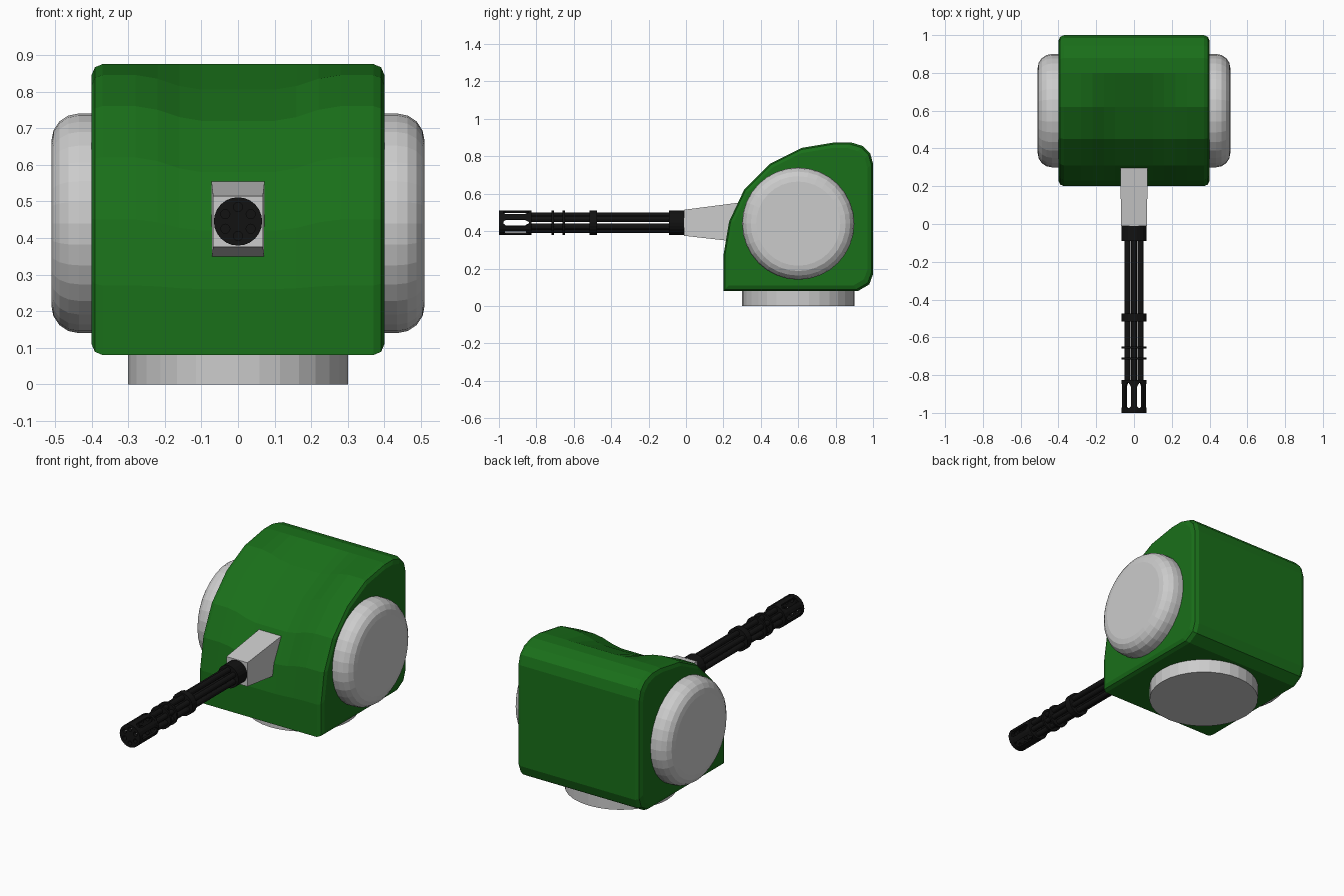
import bpy, bmesh
from math import sin, cos, pi, radians

if "Cube" in bpy.data.objects:
    bpy.data.objects.remove(bpy.data.objects["Cube"])


def material(name, color):
    m = bpy.data.materials.new(name)
    m.diffuse_color = color
    m.use_nodes = True
    m.node_tree.nodes["Principled BSDF"].inputs["Base Color"].default_value = m.diffuse_color
    return m


GREEN = material("green_paint", (0.01, 0.16, 0.01, 1))
BLACK = material("black_metal", (0.006, 0.006, 0.006, 1))


def loft(bm, rings, closed=False):
    """Skin a list of point rings; cap the ends, or join last to first."""
    vs = [[bm.verts.new(p) for p in r] for r in rings]
    n = len(vs[0])
    pairs = list(zip(vs, vs[1:]))
    if closed:
        pairs.append((vs[-1], vs[0]))
    else:
        bm.faces.new(vs[0])
        bm.faces.new(vs[-1])
    for a, b in pairs:
        for i in range(n):
            j = (i + 1) % n
            bm.faces.new((a[i], a[j], b[j], b[i]))


def make(name, bm, mat=None):
    bmesh.ops.recalc_face_normals(bm, faces=bm.faces)
    me = bpy.data.meshes.new(name)
    bm.to_mesh(me)
    bm.free()
    ob = bpy.data.objects.new(name, me)
    bpy.context.collection.objects.link(ob)
    if mat:
        me.materials.append(mat)
    return ob


def circle(axis, pos, c, r, n):
    """Circle at pos along an axis, centred on c in the other two axes."""
    pts = []
    for i in range(n):
        t = 2 * pi * i / n
        p = [c[0] + r * cos(t), c[1] + r * sin(t)]
        p.insert("xyz".index(axis), pos)
        pts.append(p)
    return pts


# Body: side profile swept across x, rounded rims, front hollowed mid-width
# (y, z, depth of hollow)
profile = [(0.20, 0.08, 0), (0.20, 0.27, 0.01), (0.23, 0.45, 0.03),
           (0.31, 0.62, 0.04), (0.45, 0.76, 0.04), (0.62, 0.845, 0.04),
           (0.80, 0.875, 0), (0.88, 0.875, 0), (0.945, 0.855, 0),
           (0.985, 0.815, 0), (1.0, 0.76, 0), (1.0, 0.17, 0),
           (0.98, 0.115, 0), (0.92, 0.08, 0)]
half = [(0.10, 1, 0), (0.16, 0.75, 0), (0.22, 0.25, 0), (0.28, 0, 0),
        (0.37, 0, 0), (0.391, 0, 0.009), (0.40, 0, 0.03)]
stations = [(-x, d, o) for x, d, o in reversed(half)] + half
bm = bmesh.new()
rings = []
for x, d, o in stations:
    s = 1 - o / 0.4
    rings.append([(x, 0.6 + (y - 0.6) * s, 0.4775 + (z - dz * d - 0.4775) * s)
                  for y, z, dz in profile])
loft(bm, rings)
make("turret_body", bm, GREEN)

# Side drums with a rounded outer rim
for side, label in ((-1, "left"), (1, "right")):
    bm = bmesh.new()
    b = 0.075
    prof = [(0.36, 0.30)] + [(0.51 - b + b * sin(a * pi / 8), 0.30 - b + b * cos(a * pi / 8))
                             for a in range(5)]
    loft(bm, [circle("x", side * x, (0.6, 0.44), r, 32) for x, r in prof])
    make(label + "_side_drum", bm)

# Round base
bm = bmesh.new()
loft(bm, [circle("z", z, (0, 0.6), 0.30, 32) for z in (0, 0.12)])
make("base_ring", bm)

# Tapered gun mount
bm = bmesh.new()
loft(bm, [[(-w, y, z0), (w, y, z0), (w, y, z1), (-w, y, z1)]
          for y, w, z0, z1 in ((-0.01, 0.068, 0.375, 0.514), (0.32, 0.073, 0.338, 0.557))])
make("gun_mount", bm)

# Six hollow barrels in a ring
AXIS = (0, 0.445)
ANGLES = [radians(30 + 60 * k) for k in range(6)]
RING, OUT, BORE = 0.04, 0.0155, 0.0125
centres = [(AXIS[0] + RING * cos(a), AXIS[1] + RING * sin(a)) for a in ANGLES]
bm = bmesh.new()
for c in centres:
    loft(bm, [circle("y", y, c, r, 12) for y, r in
              ((-0.83, OUT), (-0.05, OUT), (-0.05, BORE), (-0.83, BORE))], closed=True)
make("gun_barrels", bm, BLACK)

# Bore cutter for the plates
bm = bmesh.new()
for c in centres:
    loft(bm, [circle("y", y, c, BORE, 12) for y in (-1.1, -0.015)])
cutter = make("bore_cutter", bm)
cutter.hide_render = True
cutter.display_type = 'WIRE'

# Rear collar, clamps and muzzle plates, bored through
bm = bmesh.new()
for y0, y1 in ((-1.0, -0.975), (-0.84, -0.825), (-0.718, -0.706), (-0.66, -0.648),
               (-0.515, -0.475), (-0.09, 0.0)):
    loft(bm, [circle("y", y, AXIS, 0.066, 24) for y in (y0, y1)])
plates = make("barrel_clamps", bm, BLACK)
cut = plates.modifiers.new("bores", 'BOOLEAN')
cut.operation = 'DIFFERENCE'
cut.solver = 'EXACT'
cut.object = cutter

# Muzzle cage: six bars flaring into the plates at both ends
bm = bmesh.new()
for a in ANGLES:
    rings = []
    for y, w in ((-0.98, 29), (-0.965, 15), (-0.86, 15), (-0.835, 29)):
        w = radians(w)
        rings.append([(AXIS[0] + r * cos(a + t), y, AXIS[1] + r * sin(a + t))
                      for r, t in ((0.054, -w), (0.066, -w), (0.066, 0), (0.066, w),
                                   (0.054, w), (0.054, 0))])
    loft(bm, rings)
make("muzzle_cage", bm, BLACK)
